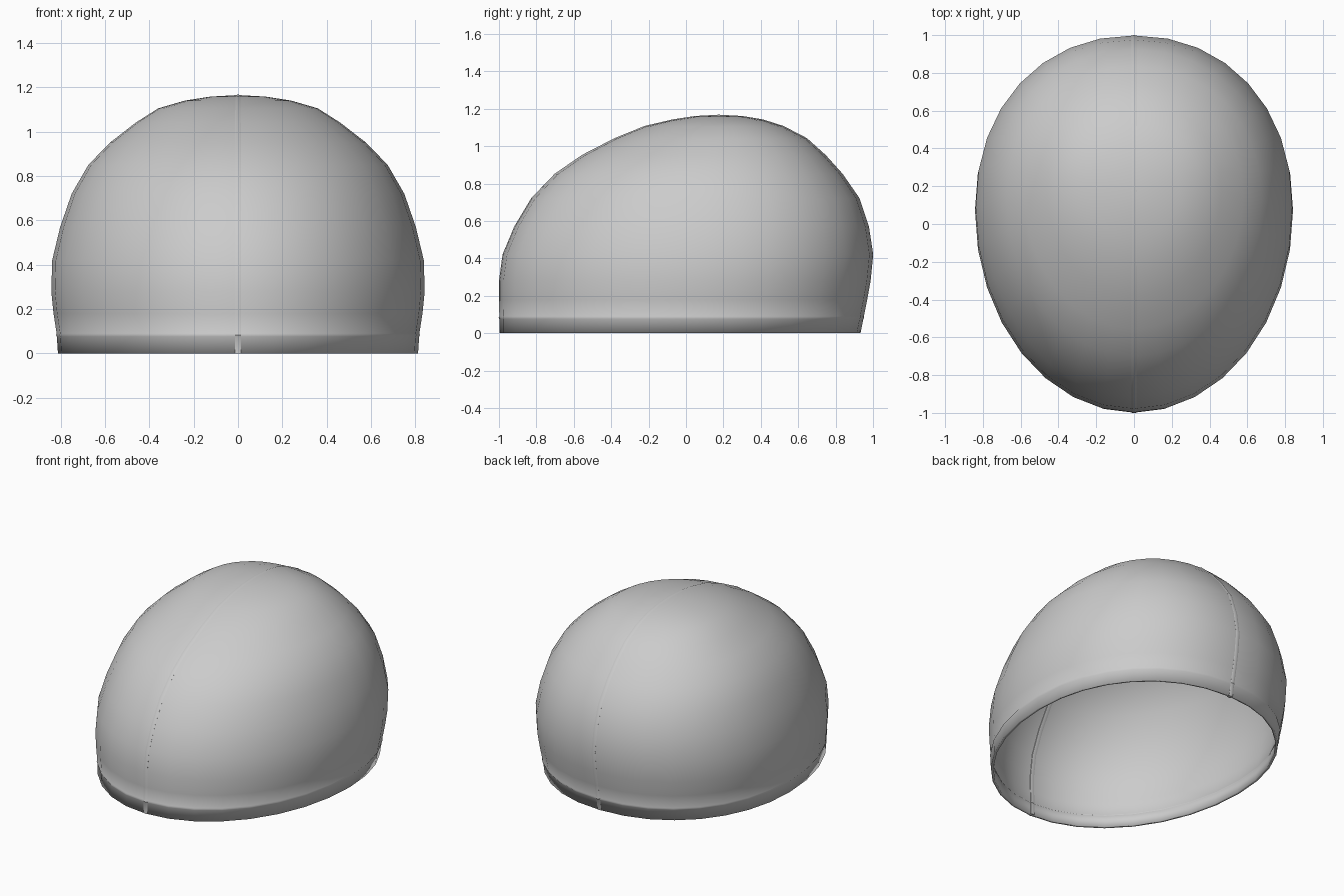
import bpy, bmesh, math
from mathutils import Vector

if "Cube" in bpy.data.objects:
    bpy.data.objects.remove(bpy.data.objects["Cube"])

SEG = 32
WALL = 0.016
# Horizontal sections: height, front y, back y, half width
SECTIONS = [
    (0.000, -0.995, 0.930, 0.812), (0.076, -0.995, 0.945, 0.817),
    (0.083, -0.999, 0.950, 0.821), (0.090, -0.995, 0.948, 0.818),
    (0.180, -0.997, 0.966, 0.832), (0.280, -0.997, 0.984, 0.842),
    (0.420, -0.978, 0.998, 0.838), (0.570, -0.915, 0.975, 0.802),
    (0.720, -0.825, 0.925, 0.750), (0.850, -0.700, 0.835, 0.675),
    (0.950, -0.555, 0.745, 0.578), (1.040, -0.380, 0.645, 0.462),
    (1.105, -0.220, 0.520, 0.360), (1.140, -0.070, 0.410, 0.240),
    (1.158, 0.050, 0.300, 0.125),
]
APEX = Vector((0, 0.175, 1.165))


def ring_point(section, i):
    """Point on an egg-shaped section; i = 0 is the front."""
    z, front, back, half = section
    a = 2 * math.pi * i / SEG
    s, c = math.sin(a), -math.cos(a)
    mid = front + (back - front) * 0.54
    depth = back - mid if c > 0 else mid - front
    e = 2 / 2.12 if c > 0 else 1.0
    x = half * math.copysign(abs(s) ** e, s) if abs(s) > 1e-6 else 0
    y = mid + depth * math.copysign(abs(c) ** e, c) if abs(c) > 1e-6 else mid
    return Vector((x, y, z))


def finish(bm, name, angle):
    bmesh.ops.recalc_face_normals(bm, faces=bm.faces)
    mesh = bpy.data.meshes.new(name)
    bm.to_mesh(mesh)
    bm.free()
    obj = bpy.data.objects.new(name, mesh)
    bpy.context.collection.objects.link(obj)
    bpy.ops.object.select_all(action='DESELECT')
    obj.select_set(True)
    bpy.context.view_layer.objects.active = obj
    bpy.ops.object.shade_smooth_by_angle(angle=math.radians(angle))
    return obj


# Cap shell with the raised hem line
bm = bmesh.new()
rings = [[bm.verts.new(ring_point(s, i)) for i in range(SEG)] for s in SECTIONS]
for lower, upper in zip(rings, rings[1:]):
    for i in range(SEG):
        j = (i + 1) % SEG
        bm.faces.new((lower[i], lower[j], upper[j], upper[i]))
top = bm.verts.new(APEX)
for i in range(SEG):
    bm.faces.new((rings[-1][i], rings[-1][(i + 1) % SEG], top))
bmesh.ops.recalc_face_normals(bm, faces=bm.faces)
if top.normal.z < 0 or rings and bm.faces[:][-1].normal.z < 0:
    bmesh.ops.reverse_faces(bm, faces=bm.faces)
shell = finish(bm, "cap_shell", 60)
wall = shell.modifiers.new("wall", 'SOLIDIFY')
wall.thickness = WALL
wall.offset = -1

# Centre seam running front to back over the crown, raised inside and out
path = [ring_point(s, 0) for s in SECTIONS] + [APEX]
path += [ring_point(s, SEG // 2) for s in reversed(SECTIONS)]
profile = [(-0.014, -0.001), (0, 0.003), (0.014, -0.001),
           (0.014, -WALL - 0.006), (0, -WALL - 0.008), (-0.014, -WALL - 0.006)]
bm = bmesh.new()
loops = []
for k, p in enumerate(path):
    t = (path[min(k + 1, len(path) - 1)] - path[max(k - 1, 0)]).normalized()
    n = Vector((0, -t.z, t.y))
    loop = []
    for dx, dn in profile:
        q = p + n * dn + Vector((dx, 0, 0))
        q.z = 0 if k in (0, len(path) - 1) else q.z
        loop.append(bm.verts.new(q))
    loops.append(loop)
m = len(profile)
for a, b in zip(loops, loops[1:]):
    for i in range(m):
        bm.faces.new((a[i], a[(i + 1) % m], b[(i + 1) % m], b[i]))
bm.faces.new(loops[0])
bm.faces.new(loops[-1])
finish(bm, "centre_seam", 40)
